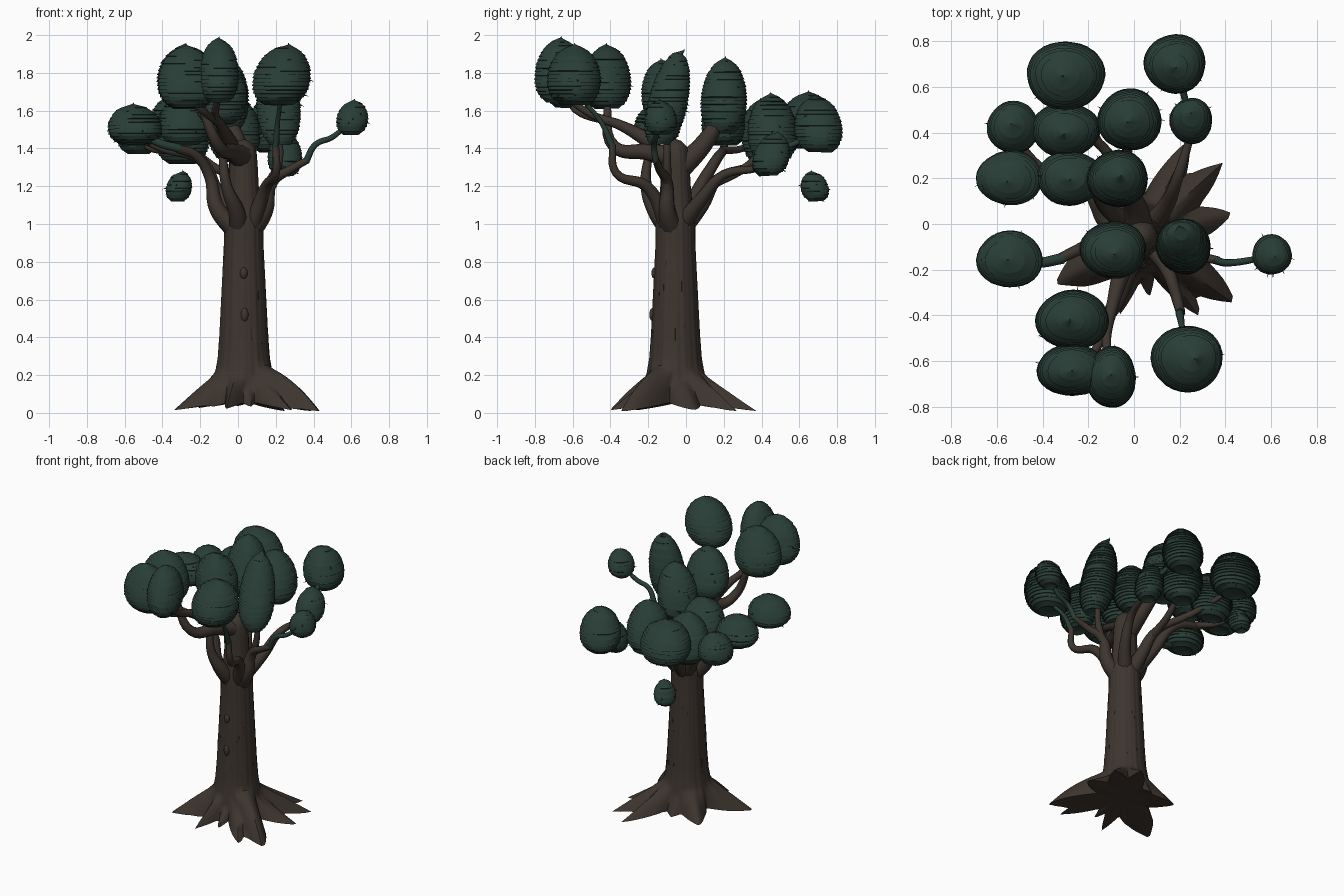
import bpy, bmesh, math, random
from mathutils import Vector

if "Cube" in bpy.data.objects:
    bpy.data.objects.remove(bpy.data.objects["Cube"])
random.seed(4)


def material(name, rgb):
    m = bpy.data.materials.new(name)
    m.diffuse_color = (*rgb, 1)
    m.use_nodes = True
    m.node_tree.nodes["Principled BSDF"].inputs["Base Color"].default_value = m.diffuse_color
    return m


BARK = material("bark brown", (0.046, 0.035, 0.028))
KNOT = material("dark bark", (0.030, 0.023, 0.019))
LEAF = material("dark leaf green", (0.022, 0.047, 0.037))


def interp(table, t):
    for (a, va), (b, vb) in zip(table, table[1:]):
        if t <= b:
            return va + (vb - va) * max(0, (t - a) / (b - a))
    return table[-1][1]


def loft(name, rings, mat, angle):
    """Skin a stack of closed rings; both ends are closed with a fan."""
    bm = bmesh.new()
    loops = [[bm.verts.new(p) for p in ring] for ring in rings]
    n = len(loops[0])
    for lo, hi in zip(loops, loops[1:]):
        for i in range(n):
            j = (i + 1) % n
            bm.faces.new((lo[i], lo[j], hi[j], hi[i]))
    for ring, lift in ((loops[0], 0.03), (loops[-1], 0.01)):
        c = sum((v.co for v in ring), Vector()) / n
        c.z += lift
        c = bm.verts.new(c)
        for i in range(n):
            bm.faces.new((ring[i], ring[(i + 1) % n], c))
    bmesh.ops.recalc_face_normals(bm, faces=bm.faces)
    me = bpy.data.meshes.new(name)
    bm.to_mesh(me)
    bm.free()
    return finish(name, me, mat, angle)


def finish(name, me, mat, angle):
    ob = bpy.data.objects.new(name, me)
    me.materials.clear()
    me.materials.append(mat)
    bpy.context.collection.objects.link(ob)
    bpy.ops.object.select_all(action='DESELECT')
    ob.select_set(True)
    bpy.context.view_layer.objects.active = ob
    bpy.ops.object.shade_smooth_by_angle(angle=math.radians(angle))
    return ob


# Trunk with flared roots: a polar loft whose radius swells towards each root
ROOTS = [  # angle, reach, half width in degrees, height, fall-off power
    (63, .47, 12, .21, 1.1), (42, .48, 13, .21, 1), (52, .33, 16, .20, 1), (14, .41, 15, .17, 1.1),
    (-35, .50, 15, .23, .65), (-53, .43, 11, .18, 1), (-44, .36, 16, .2, 1),
    (-82, .26, 7, .12, 1.2), (-105, .34, 9, .19, .9), (-130, .25, 9, .14, 1.1),
    (209, .42, 19, .21, 1), (139, .31, 17, .19, 1), (98, .22, 14, .15, 1.2)]
TRUNK = [(0, .17), (.1, .165), (.2, .152), (.28, .138), (.4, .129), (.6, .119), (.9, .104), (1, .104),
         (1.08, .09), (1.2, .079), (1.35, .072), (1.40, .06), (1.43, .03)]
levels = [0, .02, .04, .06, .08, .10, .12, .14, .16, .18, .20, .22, .24, .28, .34, .4, .5, .6, .7,
          .8, .9, .96, 1, 1.04, 1.08, 1.14, 1.2, 1.3, 1.36, 1.40, 1.43]
rings = []
for z in levels:
    ring = []
    for i in range(120):
        a = math.radians(i * 3)
        reach, low = 0, 0
        for ang, length, w, h, p in ROOTS:
            d = abs((i * 3 - ang + 180) % 360 - 180) / w
            lobe = max(0, 1 - d / 2) ** 1.3
            low = max(low, lobe * length / .45)
            if z < h:
                reach = max(reach, (length - .16) * lobe * (1 - z / h) ** p)
        r = interp(TRUNK, z) + reach
        r *= 1 + .008 * math.cos(13 * a + 2 * z) + .007 * math.sin(23 * a)
        zz = z + max(0, 1 - z / .2) * .05 * (1 - min(1, low))
        ring.append((.03 + r * math.cos(a), -.055 + r * math.sin(a), zz + .01))
    rings.append(ring)
loft("trunk_and_roots", rings, BARK, 50)

# Two knots on the front of the trunk, with thin bark slivers around it
for x, z, h in ((.03, .74, .03), (.035, .52, .035)):
    bpy.ops.mesh.primitive_uv_sphere_add(segments=16, ring_count=10, radius=1,
                                         location=(x, -.055 - interp(TRUNK, z), z))
    ob = bpy.context.object
    ob.name = "trunk_knot"
    ob.scale = (.02, .016, h)
    ob.data.materials.append(BARK)
    bpy.ops.object.shade_smooth()
for k in range(24):
    a, z = random.uniform(0, math.tau), random.uniform(.3, .9)
    r = interp(TRUNK, z)
    bpy.ops.mesh.primitive_cone_add(vertices=4, radius1=.004, depth=random.uniform(.05, .1),
                                    location=(.03 + r * math.cos(a), -.055 + r * math.sin(a), z))
    bpy.context.object.name = "bark_sliver"
    bpy.context.object.data.materials.append(KNOT)


# Branches: bevelled curves with a radius at each point
def branch(name, pts, mat=BARK):
    cu = bpy.data.curves.new(name, 'CURVE')
    cu.dimensions = '3D'
    cu.bevel_depth, cu.bevel_resolution, cu.resolution_u = 1, 3, 6
    cu.use_fill_caps = True
    sp = cu.splines.new('BEZIER')
    sp.bezier_points.add(len(pts) - 1)
    for b, (x, y, z, r) in zip(sp.bezier_points, pts):
        b.co, b.radius = (x, y, z), r
        b.handle_left_type = b.handle_right_type = 'AUTO'
    tmp = bpy.data.objects.new(name + "_curve", cu)
    bpy.context.collection.objects.link(tmp)
    dg = bpy.context.evaluated_depsgraph_get()
    me = bpy.data.meshes.new_from_object(tmp.evaluated_get(dg))
    bpy.data.objects.remove(tmp)
    finish(name, me, mat, 50)


branch("front_branch", [(.01, -.09, .97, .055), (-.01, -.16, 1.07, .045), (-.06, -.21, 1.2, .03), (-.08, -.2, 1.35, .022),
                        (-.09, -.14, 1.58, .018)])
branch("right_branch", [(.07, -.07, .97, .06), (.14, -.1, 1.07, .046), (.18, -.1, 1.22, .03), (.28, -.14, 1.29, .022),
                        (.37, -.16, 1.34, .018)])
branch("right_twig", [(.36, -.16, 1.33, .018), (.41, -.17, 1.42, .016), (.5, -.16, 1.46, .015), (.58, -.14, 1.53, .011)], LEAF)
branch("right_upright", [(.18, -.1, 1.2, .026), (.22, -.1, 1.35, .02), (.21, -.1, 1.52, .016)])
branch("front_right_branch", [(.08, -.1, 1.0, .045), (.15, -.21, 1.2, .03), (.2, -.37, 1.27, .022), (.2, -.39, 1.42, .018)])
branch("front_right_twig", [(.2, -.39, 1.41, .018), (.21, -.45, 1.54, .013), (.23, -.57, 1.68, .011)], LEAF)
branch("upper_front_limb", [(.03, -.05, 1.35, .068), (-.03, -.2, 1.38, .045), (-.1, -.38, 1.41, .032), (-.2, -.42, 1.64, .02)])
branch("upper_front_fork", [(-.04, -.16, 1.42, .045), (-.09, -.34, 1.52, .028), (-.12, -.5, 1.58, .02), (-.1, -.66, 1.69, .016)])
branch("upper_front_twig", [(-.1, -.4, 1.54, .022), (-.19, -.58, 1.6, .018), (-.27, -.63, 1.68, .014)])
branch("left_branch", [(-.01, -.07, .97, .06), (-.11, -.08, 1.08, .044), (-.15, -.06, 1.25, .03), (-.22, -.1, 1.36, .026),
                       (-.32, -.15, 1.4, .024)])
branch("left_twig", [(-.31, -.15, 1.4, .024), (-.42, -.17, 1.43, .022), (-.54, -.155, 1.5, .016)], LEAF)
branch("back_left_branch", [(0, -.01, 1.0, .05), (-.11, .06, 1.17, .036), (-.2, .16, 1.34, .028), (-.4, .2, 1.4, .022), (-.54, .2, 1.46, .015)])
branch("back_left_twig", [(-.34, .19, 1.39, .022), (-.46, .3, 1.4, .018), (-.53, .42, 1.46, .013)])
branch("back_branch", [(.02, -.02, .98, .055), (0, .08, 1.1, .042), (-.04, .17, 1.24, .028), (-.14, .34, 1.31, .023), (-.29, .42, 1.43, .018)])
branch("back_twig", [(-.16, .36, 1.32, .022), (-.24, .5, 1.39, .018), (-.3, .63, 1.46, .014)])
branch("back_middle_twig", [(-.03, .16, 1.22, .026), (-.03, .3, 1.29, .022), (-.02, .44, 1.42, .016)])
branch("back_right_branch", [(.06, -.02, 1.0, .05), (.14, .08, 1.13, .036), (.19, .2, 1.26, .025), (.24, .36, 1.29, .018)])
branch("back_right_twig", [(.24, .42, 1.36, .016), (.22, .56, 1.42, .015), (.18, .69, 1.48, .014)], LEAF)
branch("upper_back_limb", [(.03, -.05, 1.28, .065), (0, .09, 1.42, .05), (-.06, .19, 1.58, .033)])

# Leaf clusters: egg shapes made of overlapping skirts of leaves
EGG = [(0, .48), (.06, .70), (.15, .87), (.28, .98), (.42, 1), (.55, .97), (.68, .88), (.8, .74), (.9, .52),
       (.95, .33), (.98, .13), (1, .03)]


def leaf_cluster(x, y, z, rx, ry, rz, bend=None):
    n, layers = 32, max(9, int(rz / .0095))
    bend = bend or (random.uniform(-.012, .012), random.uniform(-.012, .012))
    rings = []
    phase = random.uniform(0, 6)
    for k in range(layers):
        for t, flare in ((k / layers, 1.045), ((k + 1) / layers, .985)):
            s, tilt = interp(EGG, t) * flare, random.uniform(-.004, .004)
            bow = (2 * t - 1) + (.6 if t > .97 else 0)
            ring = []
            for i in range(n):
                a = math.tau * i / n
                w = s * (1 + .02 * math.sin(3 * a + phase) + random.uniform(-.008, .008))
                ring.append((x + bow * bend[0] + rx * w * math.cos(a), y + bow * bend[1] + ry * w * math.sin(a),
                             z + rz * (2 * t - 1) + tilt * math.sin(a + 3 * k)))
            rings.append(ring)
    loft("leaf_cluster", rings, LEAF, 40)
    # a few stray leaf tips around the skirt
    for k in range(6):
        a, t = random.uniform(0, math.tau), random.uniform(.02, .7)
        s = interp(EGG, t) * 1.02
        bpy.ops.mesh.primitive_cone_add(vertices=3, radius1=.008, depth=.04, rotation=(0, 1.9, a), location=(
            x + (2 * t - 1) * bend[0] + rx * s * math.cos(a), y + (2 * t - 1) * bend[1] + ry * s * math.sin(a), z + rz * (2 * t - 1)))
        bpy.context.object.name = "stray_leaf"
        bpy.context.object.data.materials.append(LEAF)


for c in [
    (-.30, .65, 1.55, .165, .145, .15), (.18, .70, 1.53, .13, .125, .15), (.25, .455, 1.37, .09, .095, .115, (0, .02)),
    (-.53, .425, 1.48, .11, .11, .11), (-.30, .41, 1.49, .145, .115, .17), (-.02, .455, 1.51, .135, .13, .18),
    (-.545, .20, 1.52, .14, .115, .105), (-.28, .20, 1.55, .14, .115, .13), (-.07, .20, 1.68, .128, .12, .20),
    (-.545, -.155, 1.53, .14, .12, .105), (-.09, -.115, 1.70, .14, .12, .17),
    (.215, -.09, 1.67, .115, .105, .25, (-.01, .05)), (.605, -.135, 1.565, .083, .085, .092),
    (-.27, -.42, 1.78, .155, .125, .17), (-.27, -.64, 1.78, .15, .11, .165), (-.10, -.67, 1.815, .105, .13, .17),
    (.235, -.59, 1.79, .15, .14, .16, (.02, 0)), (-.31, .68, 1.20, .068, .073, .08),
]:
    leaf_cluster(*c)
